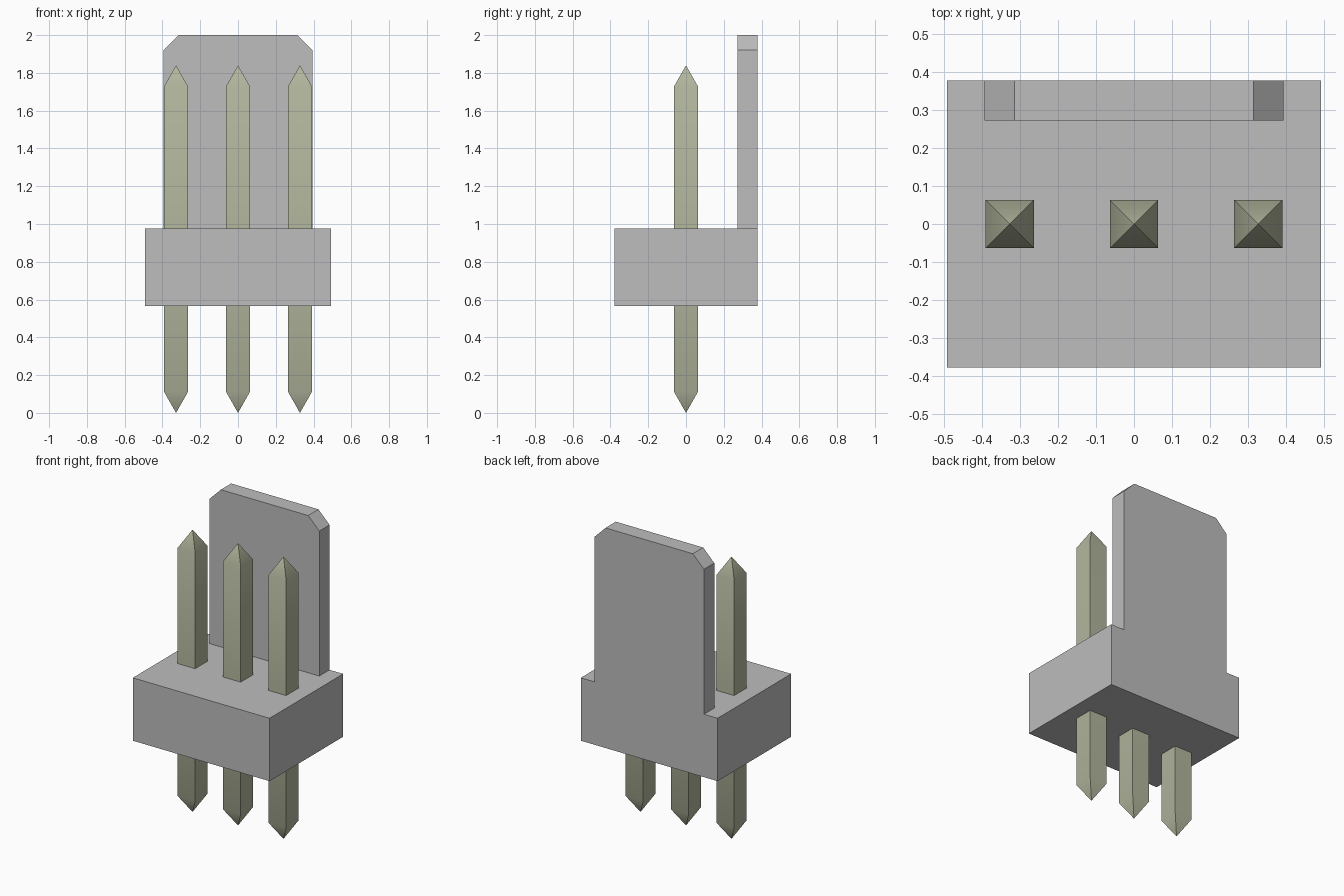
import bpy, bmesh, math
from mathutils import Vector

if "Cube" in bpy.data.objects:
    bpy.data.objects.remove(bpy.data.objects["Cube"], do_unlink=True)


def material(name, rgb):
    mat = bpy.data.materials.new(name)
    mat.use_nodes = True
    mat.diffuse_color = (*rgb, 1)
    mat.node_tree.nodes["Principled BSDF"].inputs["Base Color"].default_value = (*rgb, 1)
    return mat


def finish(name, bm, mat):
    bmesh.ops.recalc_face_normals(bm, faces=bm.faces[:])
    mesh = bpy.data.meshes.new(name)
    bm.to_mesh(mesh)
    bm.free()
    mesh.materials.append(mat)
    obj = bpy.data.objects.new(name, mesh)
    bpy.context.collection.objects.link(obj)
    return obj


grey = material("grey plastic", (0.51, 0.51, 0.51))
metal = material("pale olive metal", (0.445, 0.468, 0.335))

# Main sizes
HALF_W, HALF_D = 0.493, 0.379          # base block
BASE_Z, LEDGE_Z, TOP_Z = 0.565, 0.975, 2.0
WALL_W, WALL_FRONT, CHAMFER = 0.395, 0.273, 0.08
PIN_W, PIN_PITCH, PIN_TOP, TIP = 0.127, 0.328, 1.84, 0.112

# Housing: stepped outline with chamfered top corners, extruded to wall thickness
half = [(HALF_W, BASE_Z), (HALF_W, LEDGE_Z), (WALL_W, LEDGE_Z),
        (WALL_W, TOP_Z - CHAMFER), (WALL_W - CHAMFER, TOP_Z)]
outline = half + [(-x, z) for x, z in reversed(half)]
bm = bmesh.new()
verts = [bm.verts.new((x, WALL_FRONT, z)) for x, z in outline]
front = bm.faces.new(verts)
ext = bmesh.ops.extrude_face_region(bm, geom=[front], use_keep_orig=True)
bmesh.ops.translate(bm, vec=(0, HALF_D - WALL_FRONT, 0),
                    verts=[g for g in ext["geom"] if isinstance(g, bmesh.types.BMVert)])

# Split the front at the ledge and pull the lower part forward into the block
bmesh.utils.face_split(front, verts[2], verts[7])
bmesh.ops.recalc_face_normals(bm, faces=bm.faces[:])
lower = next(f for f in bm.faces if verts[0] in f.verts and verts[9] in f.verts
             and all(abs(v.co.y - WALL_FRONT) < 1e-5 for v in f.verts))
ext = bmesh.ops.extrude_face_region(bm, geom=[lower])
bmesh.ops.translate(bm, vec=(0, -HALF_D - WALL_FRONT, 0),
                    verts=[g for g in ext["geom"] if isinstance(g, bmesh.types.BMVert)])
if lower.is_valid:
    bmesh.ops.delete(bm, geom=[lower], context="FACES_ONLY")
bmesh.ops.dissolve_limit(bm, angle_limit=math.radians(1),
                         verts=bm.verts[:], edges=bm.edges[:])
finish("housing", bm, grey)

# Square pins with a pyramid tip at each end
pins = []
for name, x in (("right_pin", -PIN_PITCH), ("middle_pin", 0), ("left_pin", PIN_PITCH)):
    bm = bmesh.new()
    bmesh.ops.create_cube(bm, size=1)
    bmesh.ops.scale(bm, vec=(PIN_W, PIN_W, PIN_TOP - 2 * TIP), verts=bm.verts[:])
    bmesh.ops.translate(bm, vec=(x, 0, PIN_TOP / 2), verts=bm.verts[:])
    bm.normal_update()
    ends = [f for f in bm.faces if abs(f.normal.z) > 0.9]
    bmesh.ops.poke(bm, faces=ends, offset=TIP)
    pins.append(finish(name, bm, metal))

# Soften the shoulder below each tip, keep the corner ridges sharp
bpy.ops.object.select_all(action="DESELECT")
for pin in pins:
    pin.select_set(True)
bpy.context.view_layer.objects.active = pins[0]
bpy.ops.object.shade_smooth_by_angle(angle=math.radians(40))
